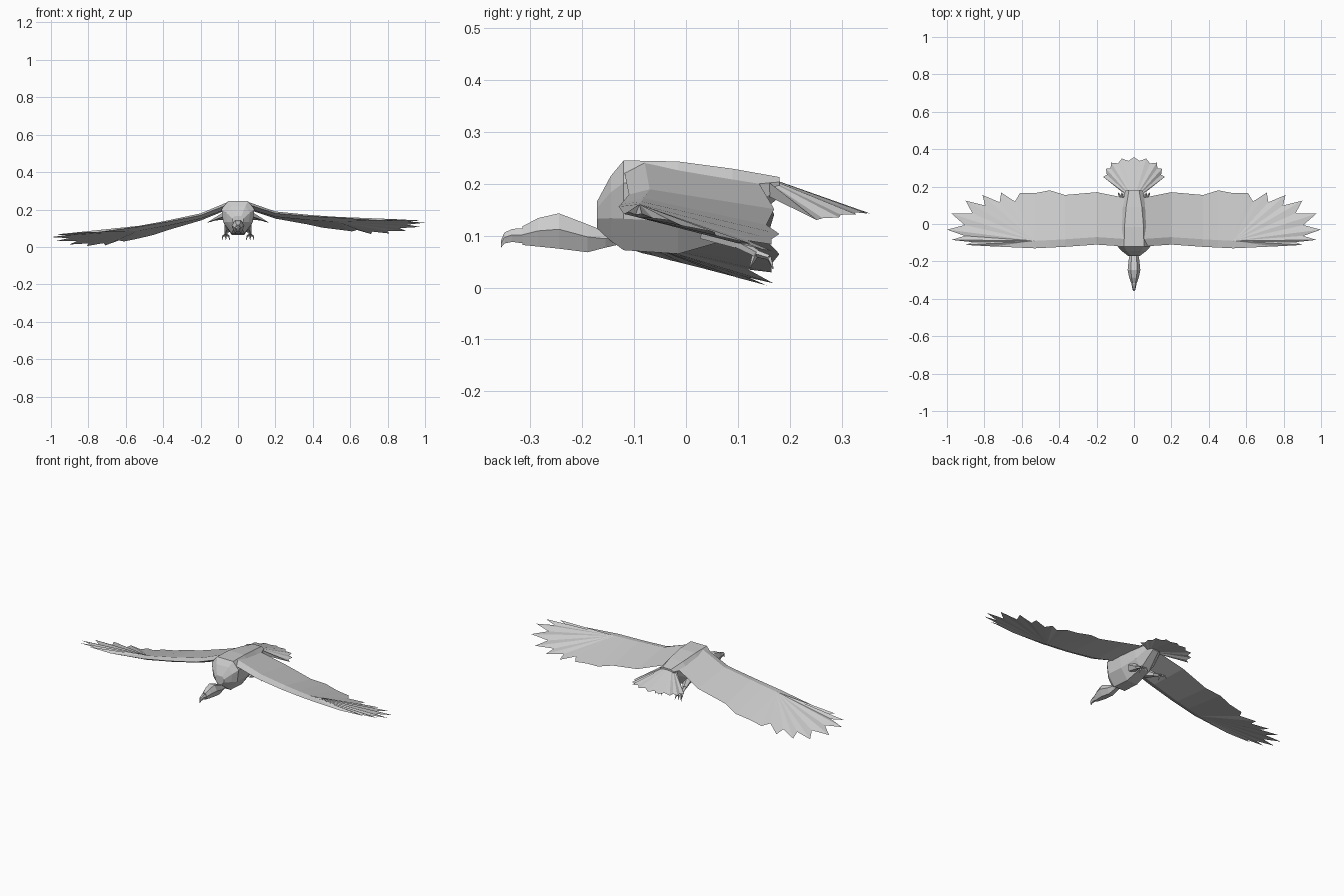
import bpy, bmesh, math
from mathutils import Vector

if "Cube" in bpy.data.objects:
    bpy.data.objects.remove(bpy.data.objects["Cube"])


def make(name, verts, faces):
    bm = bmesh.new()
    vs = [bm.verts.new(v) for v in verts]
    for f in faces:
        bm.faces.new([vs[i] for i in f])
    bmesh.ops.recalc_face_normals(bm, faces=bm.faces)
    me = bpy.data.meshes.new(name)
    bm.to_mesh(me)
    bm.free()
    ob = bpy.data.objects.new(name, me)
    bpy.context.collection.objects.link(ob)
    return ob


def lerp_table(table, x):
    for (a, za), (b, zb) in zip(table, table[1:]):
        if x <= b:
            break
    return za + (zb - za) * (x - a) / (b - a)


def loft(name, rings, section):
    # rings: (y, bottom z, top z, half width); section: unit outline
    n = len(section)
    verts = [(sx * w, y, (lo + hi) / 2 + sz * (hi - lo) / 2)
             for y, lo, hi, w in rings for sx, sz in section]
    faces = [(r * n + i, r * n + (i + 1) % n, (r + 1) * n + (i + 1) % n, (r + 1) * n + i)
             for r in range(len(rings) - 1) for i in range(n)]
    faces += [tuple(range(n)), tuple(range(len(verts) - n, len(verts)))]
    return make(name, verts, faces)


def feathered(tips, hub, pull):
    # zigzag outline: every gap between tips is pulled back to the hub
    out = []
    for a, b in zip(tips, tips[1:]):
        mid = (Vector(a) + Vector(b)) / 2
        out += [Vector(a), Vector(hub).lerp(mid, pull)]
    return out + [Vector(tips[-1])]


# body
octagon = [(0.6, 1), (1, 0.5), (0.9, -0.3), (0.4, -1),
           (-0.4, -1), (-0.9, -0.3), (-1, 0.5), (-0.6, 1)]
loft("body", [(-0.172, 0.115, 0.165, 0.03), (-0.145, 0.09, 0.215, 0.065),
              (-0.12, 0.072, 0.245, 0.088), (-0.015, 0.065, 0.243, 0.085),
              (0.09, 0.095, 0.229, 0.07), (0.18, 0.175, 0.213, 0.045)], octagon)

# neck and head
hexagon = [(0.5, 1), (1, 0.1), (0.5, -1), (-0.5, -1), (-1, 0.1), (-0.5, 1)]
loft("head", [(-0.12, 0.085, 0.115, 0.025), (-0.155, 0.077, 0.108, 0.022),
              (-0.19, 0.068, 0.122, 0.028), (-0.245, 0.075, 0.143, 0.034),
              (-0.285, 0.079, 0.134, 0.026), (-0.315, 0.082, 0.118, 0.016)], hexagon)
# hooked beak
loft("beak", [(-0.305, 0.084, 0.115, 0.016), (-0.335, 0.088, 0.113, 0.011),
              (-0.35, 0.085, 0.106, 0.008), (-0.357, 0.076, 0.09, 0.002)], hexagon)


# wings: diamond-section arm, then a fan of flight feathers from the wrist
def wing(name, side, edge_z):
    slope = [(0.05, 0.1), (0.2, 0.1), (0.52, 0.21), (0.75, 0.27), (1.0, 0.25)]

    def pt(x, y, dz=0.0):
        z = lerp_table(edge_z, x) - lerp_table(slope, x) * (y + 0.12)
        return (side * x, y, z + dz)

    verts, faces = [], []
    # x, leading y, trailing y, half thickness
    arm = [(0.05, -0.12, 0.14, 0.018), (0.2, -0.11, 0.17, 0.014), (0.37, -0.122, 0.155, 0.014),
           (0.45, -0.126, 0.18, 0.013), (0.53, -0.13, 0.165, 0.013)]
    for x, le, te, t in arm:
        verts += [pt(x, le), pt(x, le + 0.04, t), pt(x, te), pt(x, le + 0.04, -t)]
    for s in range(len(arm) - 1):
        for i in range(4):
            a, b = s * 4 + i, s * 4 + (i + 1) % 4
            faces.append((a, b, b + 4, a + 4))
    faces.append((0, 1, 2, 3))
    last = 4 * (len(arm) - 1)
    tips = [(0.9, -0.112), (0.975, -0.085), (1.0, -0.03), (0.975, 0.055),
            (0.9, 0.125), (0.81, 0.155), (0.71, 0.168), (0.61, 0.165)]
    outline = [Vector((0.75, -0.12))] + feathered(tips, (0.53, -0.09), 0.82)
    ids = [last]
    for p in outline:
        ids.append(len(verts))
        verts.append(pt(p.x, p.y))
    ids.append(last + 2)
    for a, b in zip(ids, ids[1:]):
        faces += [(last + 1, a, b), (last + 3, b, a)]
    make(name, verts, faces)


wing("wing_right", 1, [(0.05, 0.228), (0.1, 0.212), (0.22, 0.174), (0.53, 0.154), (0.75, 0.142), (1.0, 0.152)])
wing("wing_left", -1, [(0.05, 0.228), (0.1, 0.21), (0.22, 0.162), (0.53, 0.106), (0.75, 0.078), (1.0, 0.075)])

# tail fan, arched across its width
half = [(0.165, 0.252), (0.15, 0.295), (0.122, 0.328), (0.065, 0.35)]
tips = half + [(0.0, 0.357)] + [(-x, y) for x, y in reversed(half)]
rim = [Vector((0.05, 0.16))] + feathered(tips, (0, 0.15), 0.92) + [Vector((-0.05, 0.16))]
verts = [(0, 0.13, 0.222), (0, 0.13, 0.19)]
verts += [(p.x, p.y, 0.215 - 0.39 * (p.y - 0.17) - 0.32 * abs(p.x) * min(1, (0.36 - p.y) * 10))
          for p in rim]
faces = []
for i in range(2, len(verts) - 1):
    faces += [(0, i, i + 1), (1, i + 1, i)]
faces += [(0, 1, 2), (0, len(verts) - 1, 1)]
make("tail", verts, faces)


# legs and talons
def rod(name, a, b, r1, r2, n=5):
    a, b = Vector(a), Vector(b)
    bm = bmesh.new()
    bmesh.ops.create_cone(bm, cap_ends=True, segments=n, radius1=r1, radius2=r2, depth=(b - a).length)
    me = bpy.data.meshes.new(name)
    bm.to_mesh(me)
    bm.free()
    ob = bpy.data.objects.new(name, me)
    ob.location = (a + b) / 2
    ob.rotation_mode = 'QUATERNION'
    ob.rotation_quaternion = (b - a).to_track_quat('Z', 'Y')
    bpy.context.collection.objects.link(ob)


for s, side in ((1, "right"), (-1, "left")):
    foot = Vector((s * 0.065, 0.135, 0.066))
    rod("thigh_" + side, (s * 0.045, 0.04, 0.115), (s * 0.06, 0.1, 0.085), 0.028, 0.012)
    rod("leg_" + side, (s * 0.06, 0.09, 0.09), foot, 0.011, 0.008)
    for dx in (-0.016, 0, 0.016):
        knuckle = foot + Vector((dx, 0.025, -0.008))
        rod("toe_" + side, foot, knuckle, 0.007, 0.005, 4)
        rod("claw_" + side, knuckle, knuckle + Vector((dx * 0.3, 0.008, -0.022)), 0.005, 0.001, 4)
    rod("back_toe_" + side, foot, foot + Vector((0, -0.012, -0.028)), 0.007, 0.001, 4)
